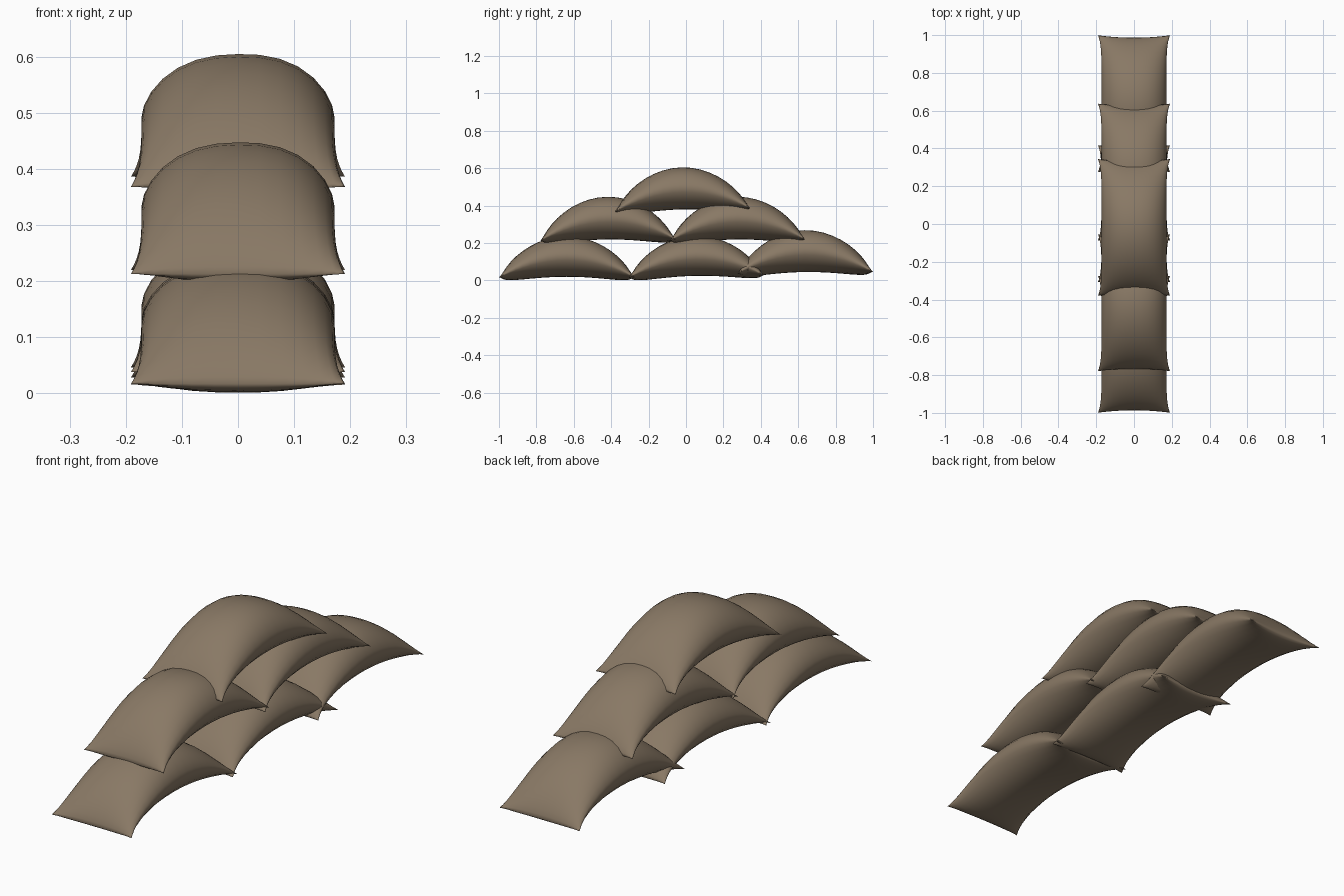
import bpy, bmesh, math

if "Cube" in bpy.data.objects:
    bpy.data.objects.remove(bpy.data.objects["Cube"])

cloth = bpy.data.materials.new("tan_sackcloth")
cloth.diffuse_color = (0.25, 0.19, 0.13, 1)
cloth.use_nodes = True
cloth.node_tree.nodes["Principled BSDF"].inputs["Base Color"].default_value = cloth.diffuse_color

NU, NV = 14, 22          # divisions across and along a bag
HALF_W, HALF_L = 0.172, 0.362
LIFT, ARCH, PUFF = 0.007, 0.117, 0.114


def bag_point(u, v, side):
    """Point on an arched pillow; side is +1 for the top skin, -1 for the belly."""
    x = HALF_W * u * (1 + 0.11 * abs(v) ** 8)             # corner ears flare out
    y = HALF_L * v * (1 - 0.035 * (1 - u * u) * v ** 4)   # ends dip inward
    s = max(0, 1 - v * v)
    seam = LIFT + ARCH * s
    puff = PUFF * max(0, 1 - abs(u) ** 2.4) ** 0.6 * s ** (0.6 if side > 0 else 0.66)
    lean = 1 + 0.02 * u if side > 0 else 1
    return x, y, seam + side * puff * lean


def add_bag(name, y, z, height=1.0, tilt=0.0):
    bm = bmesh.new()
    # points crowd toward the seam, where the cloth curves most
    us = [math.sin(math.pi / 2 * (2 * i / NU - 1)) for i in range(NU + 1)]
    vs = [math.sin(math.pi / 2 * (2 * j / NV - 1)) for j in range(NV + 1)]
    for side in (1, -1):
        grid = [[bm.verts.new(bag_point(u, v, side)) for u in us] for v in vs]
        for j in range(NV):
            for i in range(NU):
                quad = [grid[j][i], grid[j][i + 1], grid[j + 1][i + 1], grid[j + 1][i]]
                bm.faces.new(quad if side > 0 else quad[::-1])
    bmesh.ops.remove_doubles(bm, verts=bm.verts, dist=0.0004)
    bmesh.ops.recalc_face_normals(bm, faces=bm.faces)
    for f in bm.faces:
        f.smooth = True
    mesh = bpy.data.meshes.new(name)
    bm.to_mesh(mesh)
    bm.free()
    mesh.materials.append(cloth)
    bag = bpy.data.objects.new(name, mesh)
    bag.location = (0, y, z)
    bag.scale.z = height
    bag.rotation_euler.x = tilt
    bpy.context.collection.objects.link(bag)


# bottom row
add_bag("bottom_bag_front", -0.637, 0.010, 0.95)
add_bag("bottom_bag_middle", 0.055, 0.015, 0.94, 0.018)
add_bag("bottom_bag_back", 0.637, 0.035, 0.98, 0.012)
# middle row
add_bag("middle_bag_front", -0.417, 0.209, 1.0, 0.01)
add_bag("middle_bag_back", 0.275, 0.209, 1.0, 0.01)
# top bag
add_bag("top_bag", -0.018, 0.370, 0.985, 0.025)
